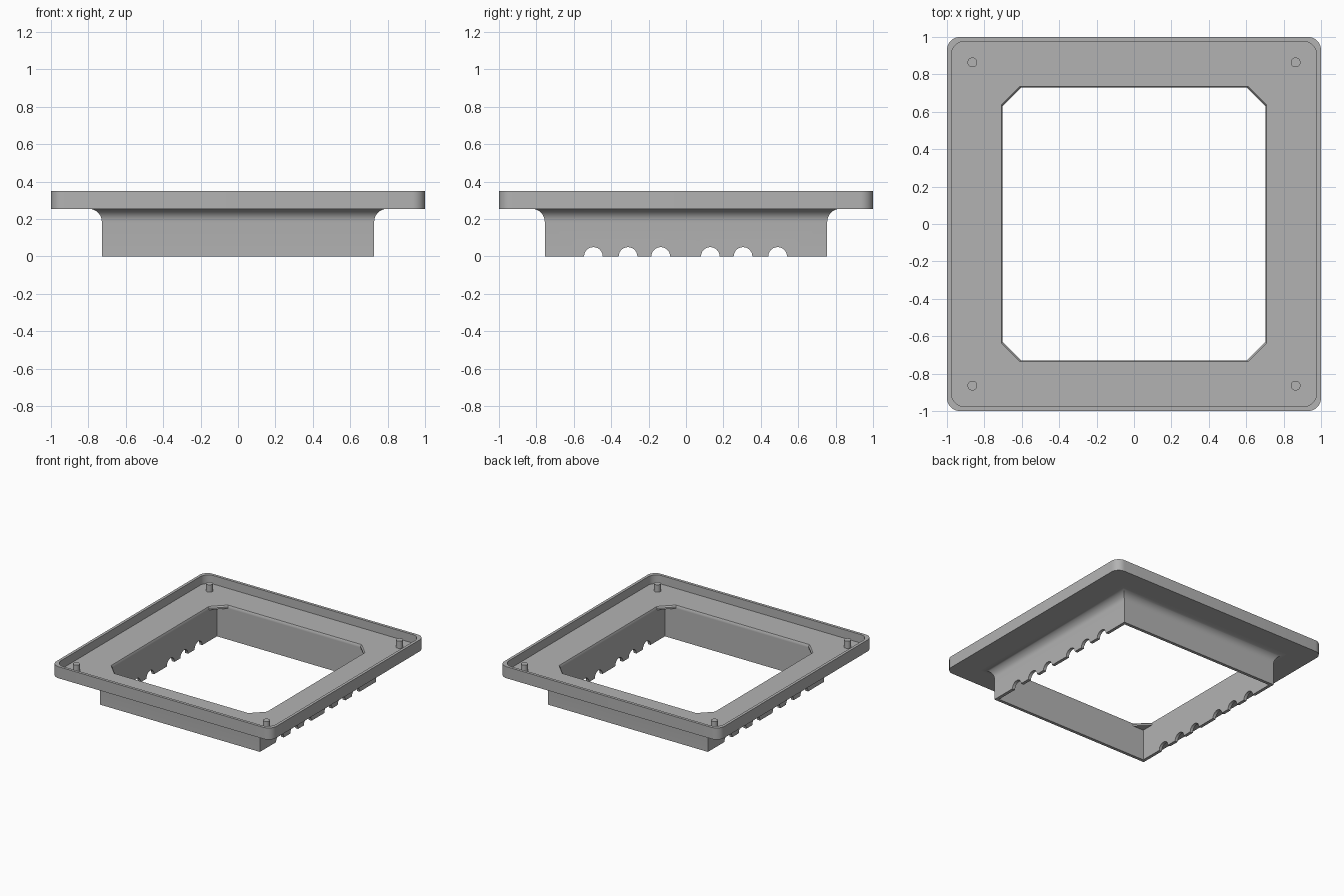
import bpy
import bmesh
from math import sin, cos, pi, radians

cube = bpy.data.objects.get("Cube")
if cube:
    bpy.data.objects.remove(cube, do_unlink=True)

grey = bpy.data.materials.new("mid_grey")
grey.use_nodes = True
colour = (0.45, 0.45, 0.45, 1)
grey.diffuse_color = colour
grey.node_tree.nodes["Principled BSDF"].inputs["Base Color"].default_value = colour

STEPS = 8          # segments in each rounded corner
BASE, FLOOR, TOP = 0.255, 0.28, 0.35
IN_X, IN_Y, WALL = 0.703, 0.73, 0.025


def add_mesh(name, bm):
    bmesh.ops.recalc_face_normals(bm, faces=bm.faces)
    mesh = bpy.data.meshes.new(name)
    bm.to_mesh(mesh)
    bm.free()
    mesh.materials.append(grey)
    obj = bpy.data.objects.new(name, mesh)
    bpy.context.collection.objects.link(obj)
    return obj


def smooth(obj):
    bpy.ops.object.select_all(action="DESELECT")
    obj.select_set(True)
    bpy.context.view_layer.objects.active = obj
    bpy.ops.object.shade_smooth_by_angle(angle=radians(35))


def ring(hx, hy, z, corner=0, flat=False):
    """Rectangle outline with square, rounded or chamfered corners."""
    if not corner:
        return [(hx, hy, z), (-hx, hy, z), (-hx, -hy, z), (hx, -hy, z)]
    points = []
    for q, (sx, sy) in enumerate([(1, 1), (-1, 1), (-1, -1), (1, -1)]):
        for i in range(STEPS + 1):
            t = i / STEPS
            a, b = (1 - t, t) if flat else (cos(t * pi / 2), sin(t * pi / 2))
            if q % 2:
                a, b = b, a
            points.append((sx * (hx - corner + corner * a),
                           sy * (hy - corner + corner * b), z))
    return points


def loft_loop(name, rings):
    """Join the rings in order, and the last back to the first."""
    bm = bmesh.new()
    loops = [[bm.verts.new(p) for p in r] for r in rings]
    n = len(loops[0])
    for k, low in enumerate(loops):
        high = loops[(k + 1) % len(loops)]
        for i in range(n):
            j = (i + 1) % n
            bm.faces.new((low[i], low[j], high[j], high[i]))
    return add_mesh(name, bm)


# Tray: flat plate with raised rim and a chamfered opening
tray = loft_loop("rimmed_plate", [
    ring(1, 1, BASE, 0.07),
    ring(1, 1, TOP, 0.07),
    ring(0.977, 0.977, TOP, 0.075),
    ring(0.977, 0.977, FLOOR, 0.075),
    ring(IN_X + 0.006, IN_Y + 0.006, FLOOR, 0.1, True),
    ring(IN_X, IN_Y, FLOOR - 0.012, 0.1, True),
    ring(IN_X, IN_Y, BASE, 0.1, True),
])
smooth(tray)

# Skirt: square wall flaring into the plate with a concave fillet
FILLET = 0.07
profile = [(0, 0), (WALL, 0)]
for i in range(STEPS + 1):
    a = i / STEPS * pi / 2
    profile.append((WALL + FILLET * (1 - cos(a)), BASE - FILLET * (1 - sin(a))))
profile.append((0, BASE))
skirt = loft_loop("skirt_wall", [ring(IN_X + d, IN_Y + d, z) for d, z in profile])

# Semicircular cable notches through both side walls
bm = bmesh.new()
for y in (-0.495, -0.31, -0.135, 0.13, 0.305, 0.49):
    ends = []
    for x in (-0.9, 0.9):
        ends.append([bm.verts.new((x, y + 0.05 * cos(k * pi / 12),
                                   0.05 * sin(k * pi / 12))) for k in range(24)])
    for k in range(24):
        m = (k + 1) % 24
        bm.faces.new((ends[0][k], ends[0][m], ends[1][m], ends[1][k]))
    for end in ends:
        bm.faces.new(end)
cutter = add_mesh("notch_cutter", bm)
cutter.hide_render = True

cut = skirt.modifiers.new("notches", "BOOLEAN")
cut.operation = "DIFFERENCE"
cut.solver = "EXACT"
cut.object = cutter
bpy.context.view_layer.objects.active = skirt
bpy.ops.object.modifier_apply(modifier=cut.name)
bpy.data.objects.remove(cutter, do_unlink=True)
smooth(skirt)

# Locating pins near the corners
for side, sx in (("left", 1), ("right", -1)):
    for end, sy in (("front", -1), ("back", 1)):
        bpy.ops.mesh.primitive_cylinder_add(
            vertices=24, radius=0.026, depth=0.07,
            location=(sx * 0.864, sy * 0.864, FLOOR + 0.025))
        pin = bpy.context.object
        pin.name = f"{end}_{side}_pin"
        pin.data.materials.append(grey)
        smooth(pin)
